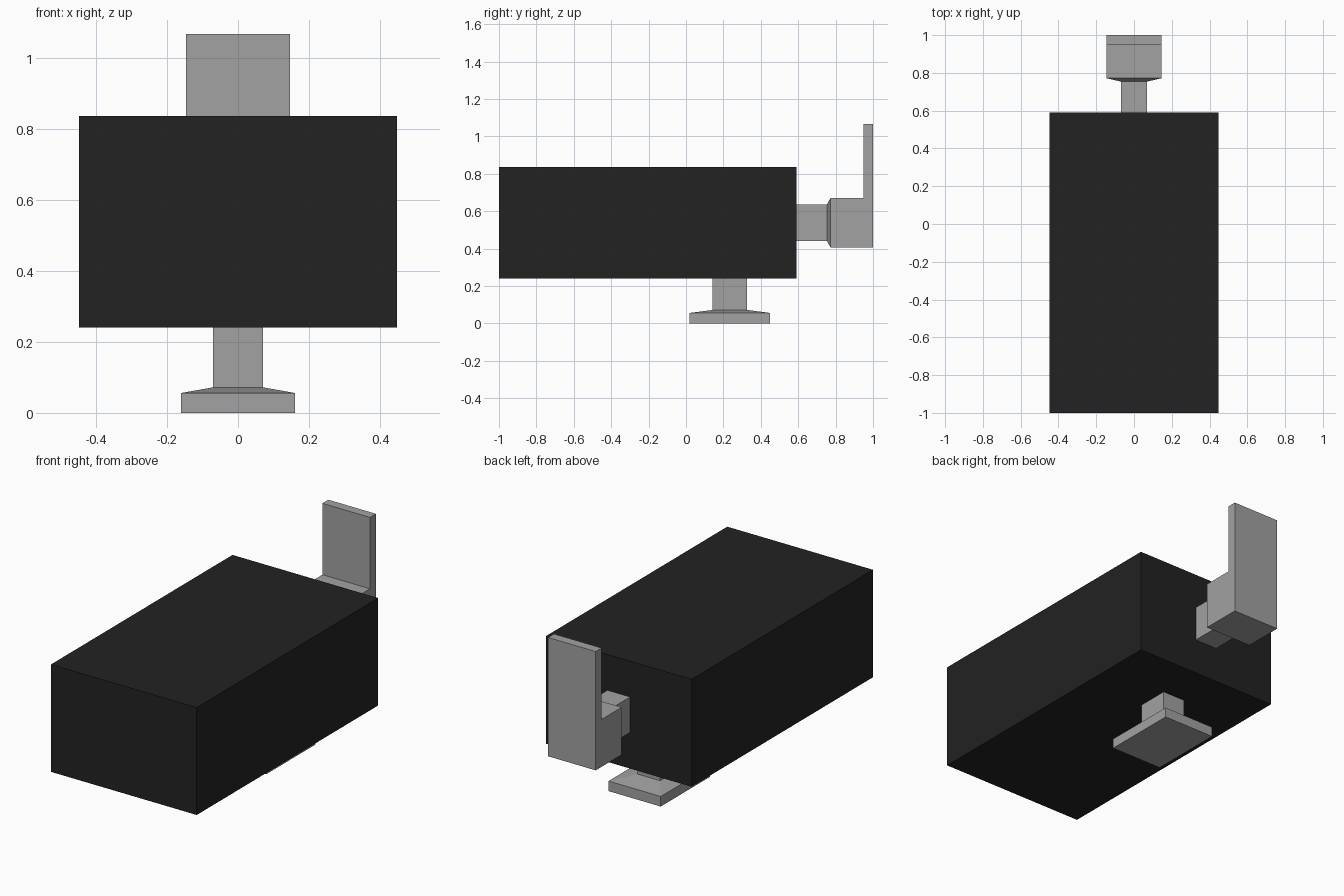
import bpy, bmesh
from mathutils import Vector

if "Cube" in bpy.data.objects:
    bpy.data.objects.remove(bpy.data.objects["Cube"])


def material(name, value):
    m = bpy.data.materials.new(name)
    m.diffuse_color = (value, value, value, 1)
    m.use_nodes = True
    m.node_tree.nodes["Principled BSDF"].inputs["Base Color"].default_value = m.diffuse_color
    return m


black = material("matte black", 0.016)
grey = material("mid grey", 0.36)


def loft(name, mat, axis, rings, raise_last_to=None):
    """Skin rectangles (position, u0, u1, v0, v1) stacked along 'z' (u=x, v=y) or 'y' (u=x, v=z).
    raise_last_to extrudes the top side of the last segment up to that height."""
    bm = bmesh.new()
    loops = []
    for p, u0, u1, v0, v1 in rings:
        corners = [(u0, v0), (u1, v0), (u1, v1), (u0, v1)]
        loops.append([bm.verts.new((u, v, p) if axis == 'z' else (u, p, v)) for u, v in corners])
    sides = []
    for a, b in zip(loops, loops[1:]):
        sides = [bm.faces.new((a[i], a[(i + 1) % 4], b[(i + 1) % 4], b[i])) for i in range(4)]
    bm.faces.new(loops[0])
    bm.faces.new(loops[-1])
    if raise_last_to is not None:
        top = sides[2]
        height = raise_last_to - top.verts[0].co.z
        new = bmesh.ops.extrude_discrete_faces(bm, faces=[top])["faces"][0]
        bmesh.ops.translate(bm, vec=Vector((0, 0, height)), verts=list(new.verts))
    bmesh.ops.recalc_face_normals(bm, faces=bm.faces[:])
    mesh = bpy.data.meshes.new(name)
    bm.to_mesh(mesh)
    bm.free()
    mesh.materials.append(mat)
    obj = bpy.data.objects.new(name, mesh)
    bpy.context.collection.objects.link(obj)
    return obj


# Main box
loft("body", black, 'z', [(0.24, -0.447, 0.447, -1, 0.59),
                          (0.836, -0.447, 0.447, -1, 0.59)])

# Foot under the body: flat pad, sloped shoulder, square neck
loft("foot", grey, 'z', [(0, -0.16, 0.16, 0.02, 0.45),
                         (0.056, -0.16, 0.16, 0.02, 0.45),
                         (0.072, -0.07, 0.07, 0.143, 0.327),
                         (0.24, -0.07, 0.07, 0.143, 0.327)])

# Rear bracket: neck, sloped shoulder, block and upright plate
loft("rear_bracket", grey, 'y', [(0.59, -0.07, 0.07, 0.44, 0.637),
                                 (0.754, -0.07, 0.07, 0.44, 0.637),
                                 (0.772, -0.146, 0.146, 0.407, 0.67),
                                 (0.948, -0.146, 0.146, 0.407, 0.67),
                                 (1.0, -0.146, 0.146, 0.407, 0.67)], raise_last_to=1.066)
